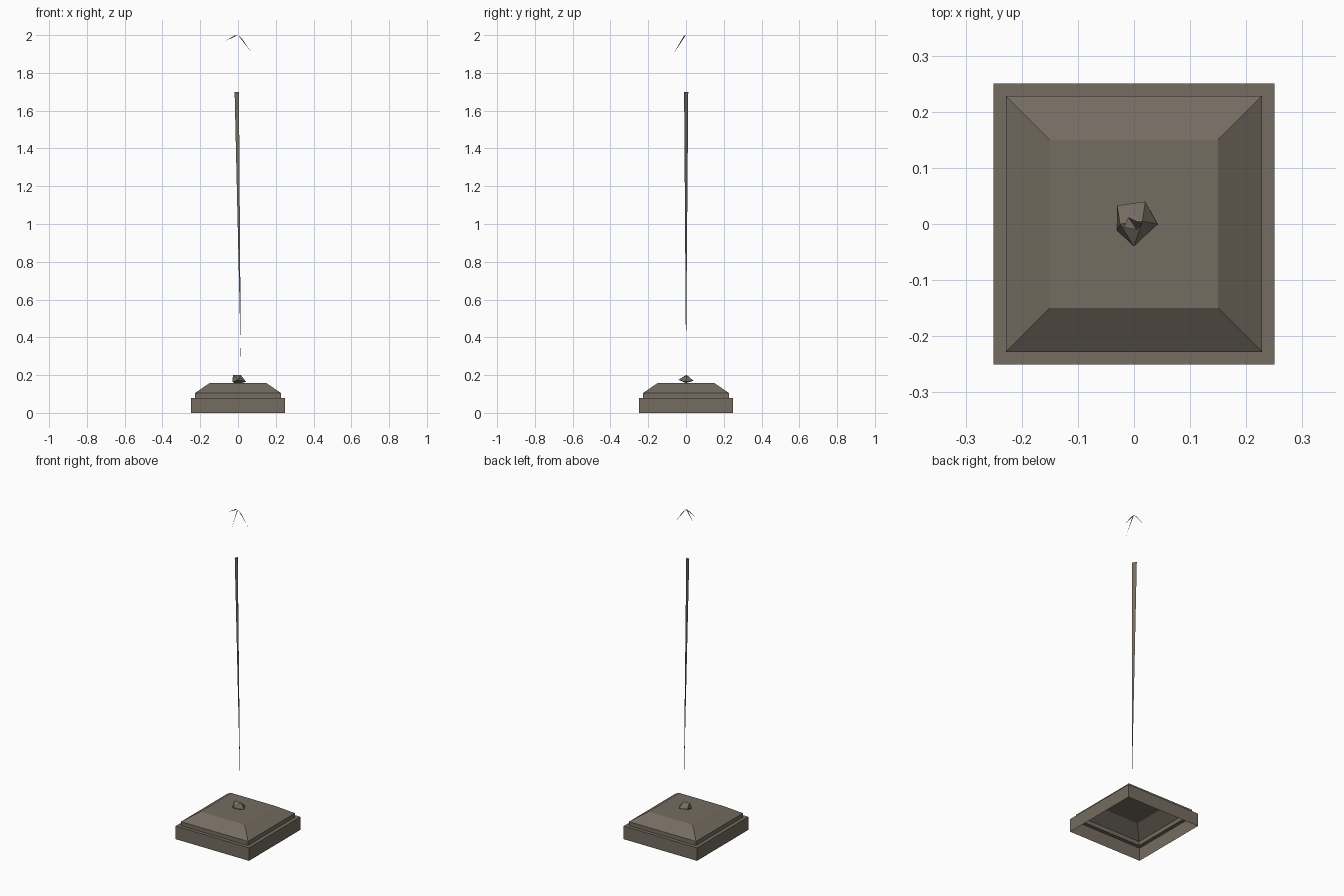
import bpy, bmesh
from mathutils import Vector

if "Cube" in bpy.data.objects:
    bpy.data.objects.remove(bpy.data.objects["Cube"])

stone = bpy.data.materials.new("weathered brown grey")
stone.diffuse_color = (0.178, 0.151, 0.119, 1)
stone.use_nodes = True
stone.node_tree.nodes["Principled BSDF"].inputs["Base Color"].default_value = stone.diffuse_color


def finish(bm, name):
    mesh = bpy.data.meshes.new(name)
    bm.to_mesh(mesh)
    bm.free()
    mesh.materials.append(stone)
    obj = bpy.data.objects.new(name, mesh)
    bpy.context.collection.objects.link(obj)
    return obj


def hull(name, points):
    bm = bmesh.new()
    for p in points:
        bm.verts.new(p)
    res = bmesh.ops.convex_hull(bm, input=bm.verts[:])
    loose = [v for v in bm.verts if not v.link_faces]
    bmesh.ops.delete(bm, geom=loose, context='VERTS')
    bmesh.ops.recalc_face_normals(bm, faces=bm.faces[:])
    return finish(bm, name)


# Stepped square base: hollow shell, open underneath
bm = bmesh.new()
rings = []
for h, z in [(0.25, 0), (0.25, 0.08), (0.228, 0.08), (0.228, 0.105), (0.15, 0.158)]:
    rings.append([bm.verts.new((sx * h, sy * h, z))
                  for sx, sy in ((-1, -1), (1, -1), (1, 1), (-1, 1))])
for a, b in zip(rings, rings[1:]):
    for i in range(4):
        j = (i + 1) % 4
        bm.faces.new((a[i], a[j], b[j], b[i]))
bm.faces.new(rings[-1])
finish(bm, "stepped_base")

# Rough faceted knob on the base
hull("base_knob", [
    (-0.03, 0.033, 0.175), (0.02, 0.04, 0.17), (0.042, 0, 0.165),
    (0, -0.04, 0.175), (-0.03, -0.012, 0.165),
    (-0.025, 0, 0.2), (0.015, 0.005, 0.2),
    (-0.02, 0, 0.158), (0.02, 0, 0.158)])

# Three-sided pole tapering down to a point
hull("tapered_pole", [
    (0.005, -0.010, 1.7), (-0.010, 0.012, 1.7), (-0.018, -0.006, 1.7),
    (0.015, 0, 0.28)])

# Three flat slivers fanning out from the tip
apex = Vector((0, 0, 2))
for name, tip, shoulder in [
        ("tip_sliver_right", (0.07, 0, 1.91), (0.022, 0, 1.98)),
        ("tip_sliver_left", (-0.068, 0, 1.968), (-0.02, 0, 1.997)),
        ("tip_sliver_front", (0, -0.07, 1.895), (0, -0.012, 1.995))]:
    bm = bmesh.new()
    bm.faces.new([bm.verts.new(p) for p in (apex, shoulder, tip)])
    finish(bm, name)
